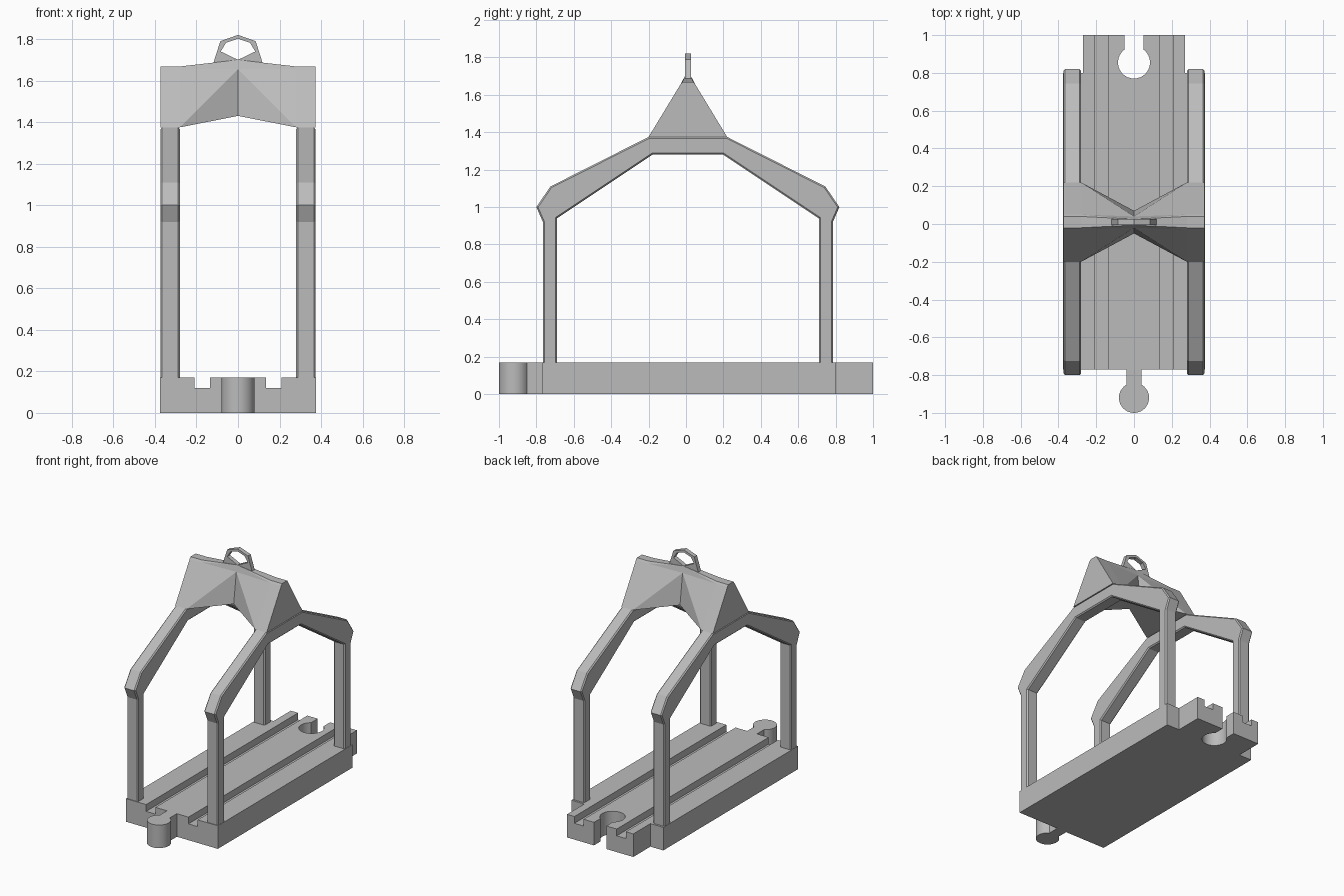
import bpy, bmesh
from math import cos, sin, asin, pi

old = bpy.data.objects.get("Cube")
if old:
    bpy.data.objects.remove(old)

grey = bpy.data.materials.new("plain grey")
grey.use_nodes = True
COLOUR = (0.5, 0.5, 0.5, 1)
grey.diffuse_color = COLOUR
grey.node_tree.nodes["Principled BSDF"].inputs["Base Color"].default_value = COLOUR


def finish(name, bm):
    bmesh.ops.recalc_face_normals(bm, faces=bm.faces[:])
    mesh = bpy.data.meshes.new(name)
    bm.to_mesh(mesh)
    bm.free()
    mesh.materials.append(grey)
    obj = bpy.data.objects.new(name, mesh)
    bpy.context.collection.objects.link(obj)
    return obj


def prism(name, outline, place, low, high):
    """Extrude a 2D outline; place(a, b, depth) maps it into space."""
    bm = bmesh.new()
    rings = [[bm.verts.new(place(a, b, d)) for a, b in outline] for d in (low, high)]
    for ring in rings:
        bm.faces.new(ring)
    n = len(outline)
    for i in range(n):
        j = (i + 1) % n
        bm.faces.new((rings[0][i], rings[0][j], rings[1][j], rings[1][i]))
    return finish(name, bm)


def arc(cy, r, start, end, steps=24):
    return [(r * cos(start + (end - start) * i / steps),
             cy + r * sin(start + (end - start) * i / steps)) for i in range(steps + 1)]


def flat(a, b, d):
    return (a, b, d)


def side(a, b, d):
    return (d, a, b)


def front(a, b, d):
    return (a, d, b)


# Track base with a round knob in front and a matching socket at the back
W, E = 0.375, 0.27
knob = asin(0.04 / 0.08)
gap = asin(0.05 / 0.085)
plan = [(-W, -0.77), (-0.04, -0.77)]
plan += arc(-0.92, 0.08, pi / 2 + knob, 2.5 * pi - knob)
plan += [(0.04, -0.77), (W, -0.77), (W, 0.8), (E, 0.8), (E, 1), (0.05, 1)]
plan += arc(0.855, 0.085, pi / 2 - gap, gap - 1.5 * pi)
plan += [(-0.05, 1), (-E, 1), (-E, 0.8), (-W, 0.8)]
base = prism("track_base", plan, flat, 0, 0.17)

# Wheel grooves
for s in (-1, 1):
    groove = [(s * 0.135, -1.1), (s * 0.21, -1.1), (s * 0.21, 1.1), (s * 0.135, 1.1)]
    cutter = prism("groove_cutter", groove, flat, 0.12, 0.3)
    cut = base.modifiers.new("groove", "BOOLEAN")
    cut.operation = "DIFFERENCE"
    cut.solver = "EXACT"
    cut.object = cutter
    bpy.context.view_layer.objects.active = base
    bpy.ops.object.modifier_apply(modifier=cut.name)
    bpy.data.objects.remove(cutter)

# Side frames: two posts joined by sloping beams
MID = 0.01
half = [(0.19, 1.28), (0.70, 0.94), (0.70, 0.16), (0.775, 0.16),
        (0.775, 0.92), (0.81, 1.0), (0.735, 1.11), (0.21, 1.375)]
outline = [(MID + y, z) for y, z in half] + [(MID - y, z) for y, z in reversed(half)]
for s, name in ((1, "left_frame"), (-1, "right_frame")):
    frame = prism(name, outline, side, s * 0.28, s * 0.373)
    bevel = frame.modifiers.new("edge", "BEVEL")
    bevel.width = 0.008
    bevel.segments = 1
    bevel.limit_method = "ANGLE"
    bevel.angle_limit = pi / 3

# Roof: wide gables pinched to a thin wall in the middle
gable = [(0.21, 1.375), (0.04, 1.655), (0.03, 1.668)]
neck = [(0.06, 1.43), (0.03, 1.655), (0.016, 1.70)]
bm = bmesh.new()
rings = []
for x, sec in ((-0.373, gable), (-0.28, gable), (0, neck), (0.28, gable), (0.373, gable)):
    pts = [(MID - y, z) for y, z in sec] + [(MID + y, z) for y, z in reversed(sec)]
    rings.append([bm.verts.new((x, y, z)) for y, z in pts])
for a, b in zip(rings, rings[1:]):
    if b is rings[2] or b is rings[1]:
        a, b = b, a
    for i in range(6):
        j = (i + 1) % 6
        # Creases run from the gable feet to the top of the neck
        if i < 3:
            bm.faces.new((a[i], a[j], b[i]))
            bm.faces.new((a[j], b[j], b[i]))
        else:
            bm.faces.new((a[i], a[j], b[j]))
            bm.faces.new((a[i], b[j], b[i]))
bm.faces.new(rings[0])
bm.faces.new(rings[-1])
finish("roof", bm)

# Hanging loop on the ridge
outer = [(0.12, 1.68), (0.085, 1.79), (0, 1.82), (-0.085, 1.79), (-0.12, 1.68), (0, 1.68)]
inner = [(0.083, 1.74), (0.058, 1.782), (0, 1.802), (-0.058, 1.782), (-0.083, 1.74), (0, 1.70)]
bm = bmesh.new()
loops = [[bm.verts.new(front(x, z, y)) for x, z in ring]
         for y in (-0.006, 0.026) for ring in (outer, inner)]
for a, b in ((0, 1), (1, 3), (3, 2), (2, 0)):
    for i in range(6):
        j = (i + 1) % 6
        bm.faces.new((loops[a][i], loops[a][j], loops[b][j], loops[b][i]))
finish("hanging_loop", bm)

# Crisp flat faces with a smooth knob and socket
bpy.ops.object.select_all(action="DESELECT")
base.select_set(True)
bpy.context.view_layer.objects.active = base
bpy.ops.object.shade_smooth_by_angle(angle=pi / 6)
